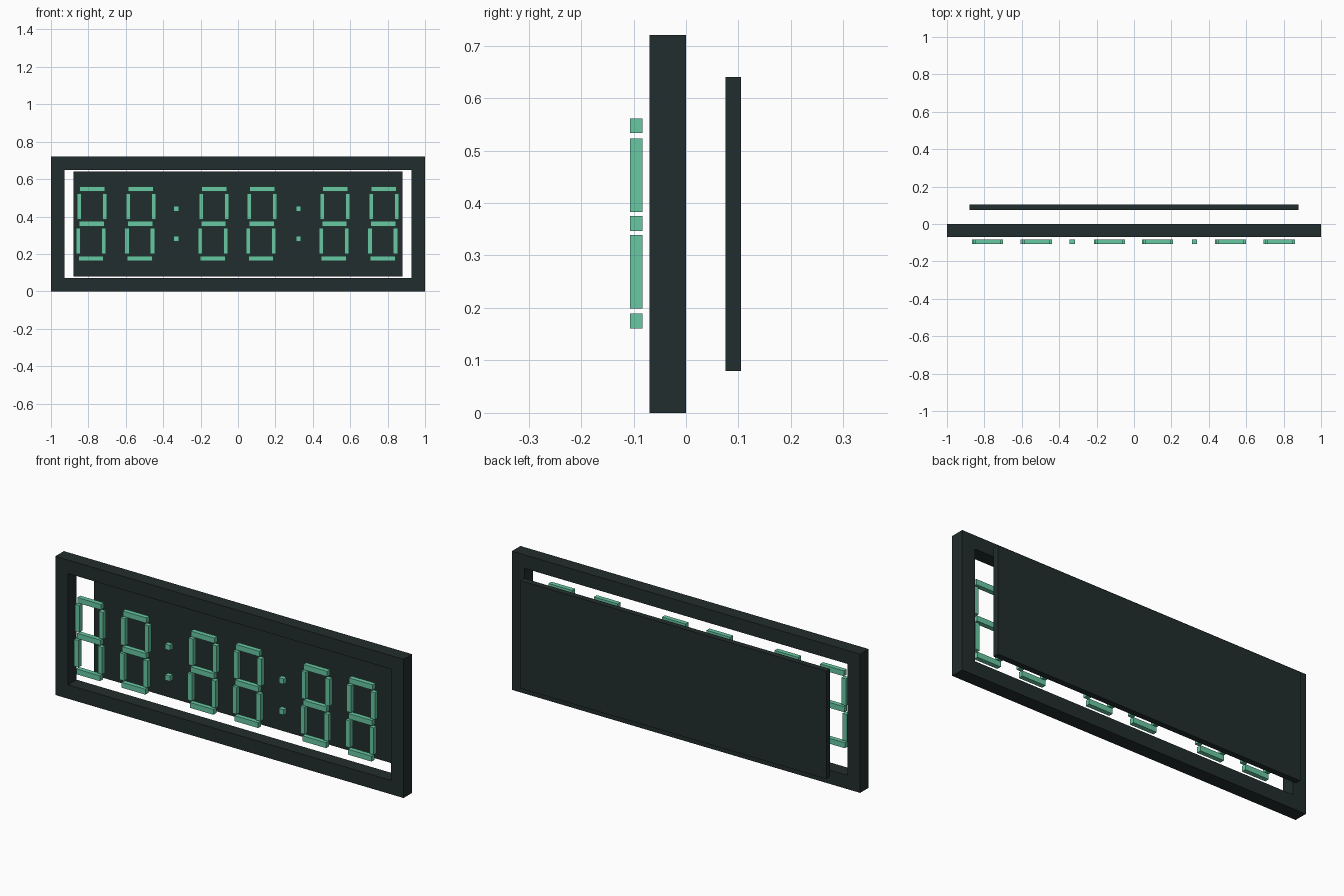
import bpy
import bmesh
from mathutils import Vector

if "Cube" in bpy.data.objects:
    bpy.data.objects.remove(bpy.data.objects["Cube"])


def make_material(name, rgb):
    mat = bpy.data.materials.new(name)
    mat.use_nodes = True
    color = (*rgb, 1)
    mat.diffuse_color = color
    mat.node_tree.nodes["Principled BSDF"].inputs["Base Color"].default_value = color
    return mat


def finish(name, bm, mat):
    bmesh.ops.recalc_face_normals(bm, faces=bm.faces)
    mesh = bpy.data.meshes.new(name)
    bm.to_mesh(mesh)
    bm.free()
    mesh.materials.append(mat)
    obj = bpy.data.objects.new(name, mesh)
    bpy.context.collection.objects.link(obj)
    return obj


def add_box(bm, center, size):
    verts = bmesh.ops.create_cube(bm, size=1)["verts"]
    bmesh.ops.scale(bm, vec=Vector(size), verts=verts)
    bmesh.ops.translate(bm, vec=Vector(center), verts=verts)


dark = make_material("dark slate", (0.016, 0.026, 0.026))
green = make_material("mint green", (0.14, 0.58, 0.37))

# Rectangular frame: a flat ring extruded backwards
bm = bmesh.new()


def rectangle(half_width, bottom, top):
    corners = [(-half_width, bottom), (half_width, bottom), (half_width, top), (-half_width, top)]
    return [bm.verts.new((x, -0.07, z)) for x, z in corners]


outer = rectangle(1, 0, 0.72)
inner = rectangle(0.927, 0.072, 0.65)
for i in range(4):
    j = (i + 1) % 4
    bm.faces.new((outer[i], outer[j], inner[j], inner[i]))
back = bmesh.ops.extrude_face_region(bm, geom=bm.faces[:])["geom"]
bmesh.ops.translate(bm, vec=(0, 0.07, 0), verts=[v for v in back if isinstance(v, bmesh.types.BMVert)])
finish("frame", bm, dark)

# Back panel floating behind the frame
bm = bmesh.new()
add_box(bm, (0, 0.09, 0.36), (1.76, 0.03, 0.56))
finish("back_panel", bm, dark)

# Seven-segment digits, leaning very slightly to the right
DEPTH = 0.024
FRONT_Y = -0.095
LEAN = 0.003
for n, x in enumerate((-0.783, -0.522, -0.131, 0.126, 0.516, 0.777), 1):
    bm = bmesh.new()
    for row in (-1, 0, 1):
        add_box(bm, (x + row * LEAN, FRONT_Y, 0.361 + row * 0.186), (0.136, DEPTH, 0.028))
    for row in (-1, 1):
        for side in (-1, 1):
            add_box(bm, (x + side * 0.068 + row * LEAN, FRONT_Y, 0.361 + row * 0.092),
                    (0.025, DEPTH, 0.14))
    finish(f"digit_{n}", bm, green)

# Pairs of separator dots
for n, x in enumerate((-0.33, 0.323), 1):
    bm = bmesh.new()
    for z in (0.281, 0.441):
        add_box(bm, (x, FRONT_Y, z), (0.028, DEPTH, 0.028))
    finish(f"separator_{n}", bm, green)
